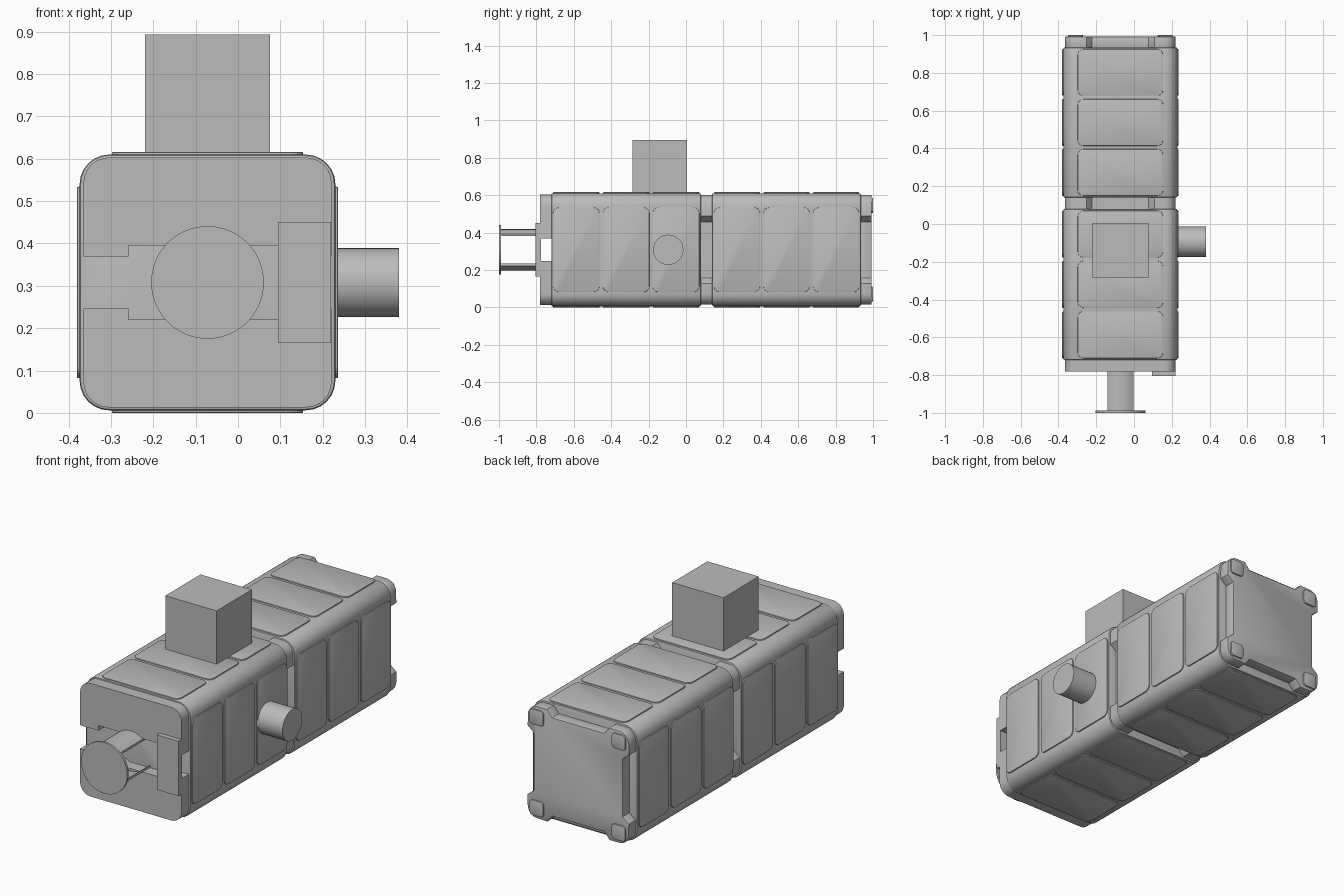
import bpy, bmesh, math
from mathutils import Matrix, Vector

if "Cube" in bpy.data.objects:
    bpy.data.objects.remove(bpy.data.objects["Cube"], do_unlink=True)

GREY = bpy.data.materials.new("plain grey")
GREY.use_nodes = True
GREY.diffuse_color = (0.5, 0.5, 0.5, 1)
GREY.node_tree.nodes["Principled BSDF"].inputs["Base Color"].default_value = (0.5, 0.5, 0.5, 1)

# Long axis of the body
CENTRE = Matrix.Translation((-0.072, 0, 0.308))
# Profile (a, b) and depth c become (x, z) and y
ALONG_Y = Matrix(((1, 0, 0, 0), (0, 0, 1, 0), (0, 1, 0, 0), (0, 0, 0, 1)))


def prism(name, pts, c0, c1, matrix, bevel=0):
    """Extrude a closed profile from c0 to c1, then place it by a matrix."""
    bm = bmesh.new()
    face = bm.faces.new([bm.verts.new((a, b, c0)) for a, b in pts])
    ext = bmesh.ops.extrude_face_region(bm, geom=[face])
    top = [v for v in ext["geom"] if isinstance(v, bmesh.types.BMVert)]
    bmesh.ops.translate(bm, verts=top, vec=(0, 0, c1 - c0))
    if bevel:
        rims = [e for e in bm.edges if abs(e.verts[0].co.z - e.verts[1].co.z) < 1e-6]
        bmesh.ops.bevel(bm, geom=rims, offset=bevel, segments=2, profile=0.5, affect="EDGES")
    bm.transform(matrix)
    bmesh.ops.recalc_face_normals(bm, faces=bm.faces)
    mesh = bpy.data.meshes.new(name)
    bm.to_mesh(mesh)
    bm.free()
    mesh.materials.append(GREY)
    obj = bpy.data.objects.new(name, mesh)
    bpy.context.collection.objects.link(obj)
    bpy.ops.object.select_all(action="DESELECT")
    obj.select_set(True)
    bpy.context.view_layer.objects.active = obj
    bpy.ops.object.shade_smooth_by_angle(angle=math.radians(32))
    return obj


def arc(cx, cy, r, start, end, steps):
    angles = [math.radians(start + (end - start) * i / steps) for i in range(steps + 1)]
    return [(cx + r * math.cos(t), cy + r * math.sin(t)) for t in angles]


def rounded(w, h, r, cx=0, cy=0, steps=6):
    """Rounded rectangle of half sizes w and h."""
    pts = []
    for k, (sx, sy) in enumerate(((1, 1), (-1, 1), (-1, -1), (1, -1))):
        pts += arc(cx + sx * (w - r), cy + sy * (h - r), r, 90 * k, 90 * k + 90, steps)
    return pts


def notched():
    """Rounded square with a sloped recess in the middle of each side."""
    side = [(-0.18, 0.293), (-0.15, 0.257), (0.15, 0.257), (0.18, 0.293)]
    side += arc(0.233, 0.233, 0.06, 90, 0, 6)[:-1]
    pts = []
    for k in range(4):
        turn = Matrix.Rotation(-math.pi / 2 * k, 2)
        pts += [tuple(turn @ Vector(p)) for p in side]
    return pts


BODY = CENTRE @ ALONG_Y

# Two body segments, each with three raised panels on four sides
for label, y0, y1 in (("front", -0.72, 0.08), ("rear", 0.14, 0.935)):
    prism(label + "_segment", rounded(0.302, 0.302, 0.07), y0, y1, BODY, 0.008)
    pitch = (y1 - y0) / 3
    for k, side in enumerate(("top", "left", "bottom", "right")):
        turn = CENTRE @ Matrix.Rotation(math.pi / 2 * k, 4, "Y")
        for i in range(3):
            outline = rounded(0.226, pitch / 2 - 0.009, 0.03, 0, y0 + pitch * (i + 0.5), 4)
            prism(f"{label}_{side}_panel_{i + 1}", outline, 0.29, 0.308, turn, 0.003)

# Notched joint and rear cap
prism("middle_joint", notched(), 0.07, 0.15, BODY)
prism("rear_cap", notched(), 0.925, 0.992, BODY, 0.004)

# Corner pads on the rear
for sx in (-1, 1):
    for sz in (-1, 1):
        name = ("left" if sx > 0 else "right") + ("_upper" if sz > 0 else "_lower") + "_pad"
        prism(name, rounded(0.04, 0.04, 0.018, sx * 0.237, sz * 0.237), 0.98, 1.0, BODY, 0.004)

# Front cap in two halves around a stepped slot
half = arc(0.233, 0.235, 0.06, 0, 90, 6) + arc(-0.233, 0.235, 0.06, 90, 180, 6)
half += [(-0.293, 0.061), (-0.186, 0.061), (-0.186, 0.087),
         (0.186, 0.087), (0.186, 0.061), (0.293, 0.061)]
prism("upper_front_cap", half, -0.78, -0.715, BODY)
prism("lower_front_cap", [(a, -b) for a, b in half], -0.78, -0.715, BODY)

# Catch plate across the slot
prism("catch_plate", [(0.167, -0.143), (0.292, -0.143), (0.292, 0.143), (0.167, 0.143)],
      -0.805, -0.775, BODY)

# Plunger: round flange on two curved straps
prism("plunger_flange", arc(0, 0, 0.133, 0, 354, 59), -1.0, -0.988, BODY)
for name, mid in (("upper_strap", 90), ("lower_strap", 270)):
    strap = arc(0, 0, 0.11, mid - 39, mid + 39, 10) + arc(0, 0, 0.1, mid + 43, mid - 43, 10)
    prism(name, strap, -0.99, -0.71, BODY)

# Block on top
prism("top_block", [(-0.22, -0.285), (0.076, -0.285), (0.076, 0.005), (-0.22, 0.005)],
      0.6, 0.894, Matrix.Identity(4))

# Side knob
prism("side_knob", arc(0, 0, 0.081, 0, 350, 35), 0.22, 0.38,
      Matrix.Translation((0, -0.095, 0.308)) @ Matrix.Rotation(math.pi / 2, 4, "Y"))
